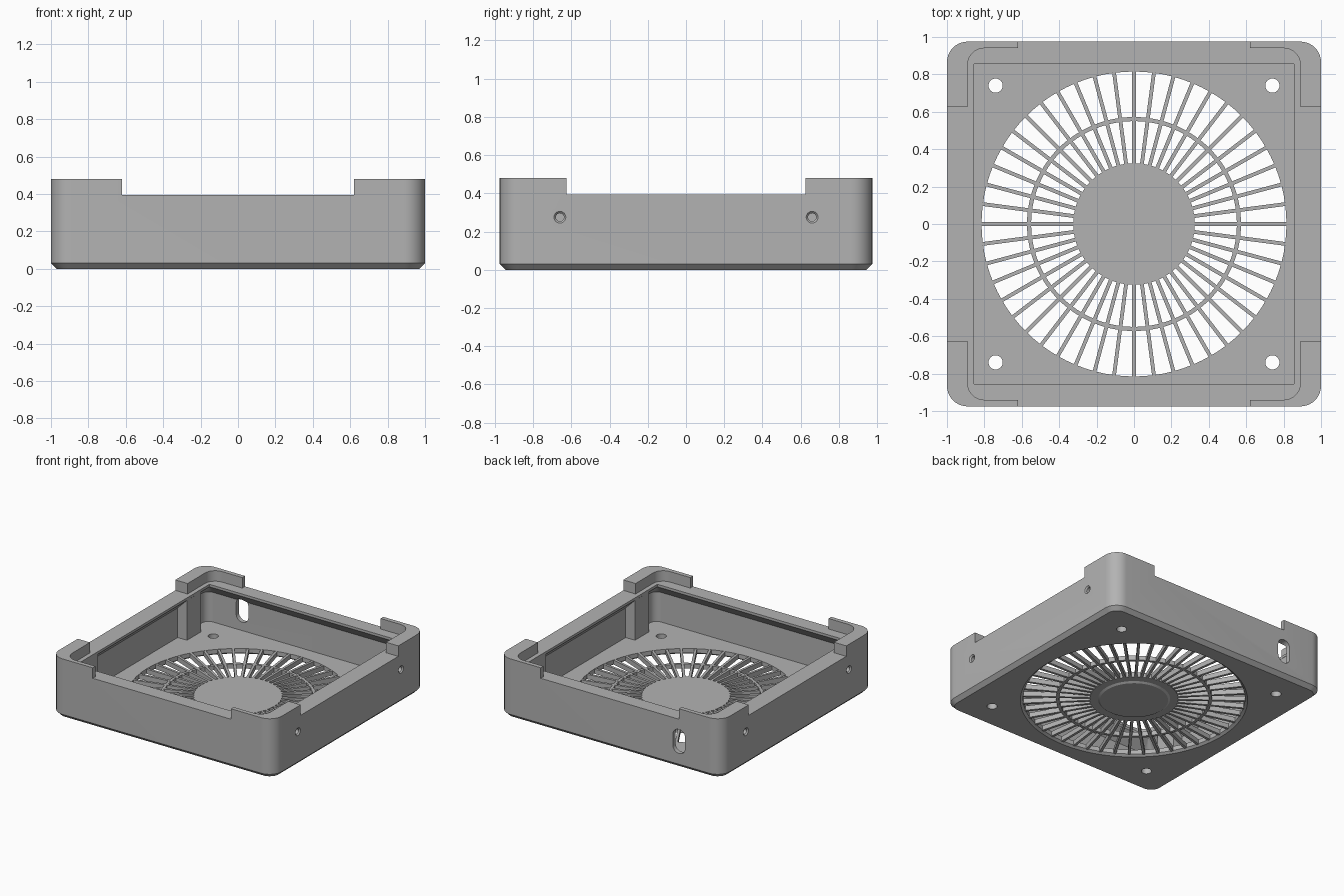
import bpy, bmesh
from math import cos, sin, pi, tau
from mathutils import Matrix, Vector

cube = bpy.data.objects.get("Cube")
if cube:
    bpy.data.objects.remove(cube)

grey = bpy.data.materials.new("matte grey")
grey.use_nodes = True
COLOUR = (0.45, 0.45, 0.45, 1)
grey.diffuse_color = COLOUR
grey.node_tree.nodes["Principled BSDF"].inputs["Base Color"].default_value = COLOUR


def finish(name, bm):
    bmesh.ops.recalc_face_normals(bm, faces=bm.faces)
    mesh = bpy.data.meshes.new(name)
    bm.to_mesh(mesh)
    bm.free()
    mesh.materials.append(grey)
    obj = bpy.data.objects.new(name, mesh)
    bpy.context.collection.objects.link(obj)
    return obj


def loft(bm, loops):
    """Skin a stack of equal-length point loops and cap both ends."""
    rings = [[bm.verts.new(p) for p in loop] for loop in loops]
    n = len(rings[0])
    for a, b in zip(rings, rings[1:]):
        for i in range(n):
            j = (i + 1) % n
            bm.faces.new((a[i], a[j], b[j], b[i]))
    bm.faces.new(rings[0][::-1])
    bm.faces.new(rings[-1])


def rounded(hx, hy, r, z, steps=10):
    """Rounded rectangle at height z."""
    points = []
    for q, (sx, sy) in enumerate(((1, 1), (-1, 1), (-1, -1), (1, -1))):
        for i in range(steps + 1):
            a = (q + i / steps) * pi / 2
            points.append((sx * (hx - r) + r * cos(a), sy * (hy - r) + r * sin(a), z))
    return points


def circle(r, z, n=96):
    return [(r * cos(tau * i / n), r * sin(tau * i / n), z) for i in range(n)]


def solid(name, loops, matrix=Matrix()):
    bm = bmesh.new()
    loft(bm, loops)
    bm.transform(matrix)
    return finish(name, bm)


def box(name, lo, hi):
    bm = bmesh.new()
    bmesh.ops.create_cube(bm, size=1)
    lo, hi = Vector(lo), Vector(hi)
    for v in bm.verts:
        v.co = Vector([(lo[k] + hi[k]) / 2 + v.co[k] * (hi[k] - lo[k]) for k in range(3)])
    return finish(name, bm)


def combine(target, tool, operation="DIFFERENCE"):
    mod = target.modifiers.new("cut", "BOOLEAN")
    mod.operation, mod.solver, mod.object = operation, "EXACT", tool
    bpy.context.view_layer.objects.active = target
    bpy.ops.object.modifier_apply(modifier=mod.name)
    bpy.data.objects.remove(tool)


FLOOR, RIM, TOP = 0.05, 0.395, 0.48

# Outer shell with a chamfered base
body = solid("housing", [rounded(0.97, 0.945, 0.08, 0), rounded(1, 0.975, 0.11, 0.03),
                         rounded(1, 0.975, 0.11, TOP)])

# Cavity narrowing to a square overhanging lip
combine(body, solid("cavity", [rounded(0.94, 0.94, 0.06, FLOOR), rounded(0.94, 0.94, 0.06, 0.29),
                               rounded(0.855, 0.855, 0.002, 0.375),
                               rounded(0.855, 0.855, 0.002, 0.6)]))

# Lower the walls, leaving four thin corner tabs
combine(body, solid("tab_recess", [rounded(0.89, 0.94, 0.09, RIM), rounded(0.89, 0.94, 0.09, 0.6)]))
combine(body, box("side_gap_x", (-0.62, -2, RIM), (0.62, 2, 0.6)))
combine(body, box("side_gap_y", (-2, -0.625, RIM), (2, 0.625, 0.6)))

# Screw posts under the lip, with blind countersunk holes
for sx in (-1, 1):
    for y in (-0.66, 0.66):
        xs = sorted((sx * 0.856, sx * 0.96))
        combine(body, box("post", (xs[0], y - 0.09, 0.03), (xs[1], y + 0.09, 0.38)), "UNION")
        place = Matrix.Translation((0, y, 0.275)) @ Matrix.Rotation(sx * pi / 2, 4, "Y")
        combine(body, solid("screw_hole", [circle(0.021, 0.88, 24), circle(0.021, 0.99, 24),
                                           circle(0.031, 1, 24), circle(0.031, 1.1, 24)], place))

# Cable slot through the back wall
slot_place = Matrix.Translation((-0.62, 0, 0.215)) @ Matrix.Rotation(-pi / 2, 4, "X")
combine(body, solid("cable_slot", [rounded(0.055, 0.097, 0.054, 0.9),
                                   rounded(0.055, 0.097, 0.054, 1.1)], slot_place))

# Air opening and floor mounting holes
combine(body, solid("air_opening", [circle(0.835, -0.1), circle(0.835, 0),
                                    circle(0.815, 0.015), circle(0.815, 0.1)]))
for x in (-0.74, 0.74):
    for y in (-0.74, 0.74):
        combine(body, solid("mount_hole", [circle(0.038, -0.1, 32), circle(0.038, 0.1, 32)],
                            Matrix.Translation((x, y, 0))))

# Radial grille bars
bm = bmesh.new()
BARS = 48
for i in range(BARS):
    bar = bmesh.ops.create_cube(bm, size=1)["verts"]
    shape = (Matrix.Rotation(tau * i / BARS, 4, "Z") @ Matrix.Translation((0.567, 0, 0.03))
             @ Matrix.Diagonal((0.502, 0.02, 0.038, 1)))
    bmesh.ops.transform(bm, matrix=shape, verts=bar)
bars = finish("grille_bars", bm)

# Middle ring and solid hub
ring = solid("grille_ring", [circle(0.572, 0.012), circle(0.572, 0.048)])
combine(ring, solid("ring_hole", [circle(0.55, -0.1), circle(0.55, 0.1)]))
hub = solid("grille_hub", [circle(0.25, 0), circle(0.265, 0.01), circle(0.325, 0.01),
                           circle(0.325, FLOOR)])

# Smooth curved walls while keeping crisp edges
bpy.ops.object.select_all(action="DESELECT")
for obj in (body, bars, ring, hub):
    obj.select_set(True)
bpy.context.view_layer.objects.active = body
bpy.ops.object.shade_smooth_by_angle(angle=pi / 6)
